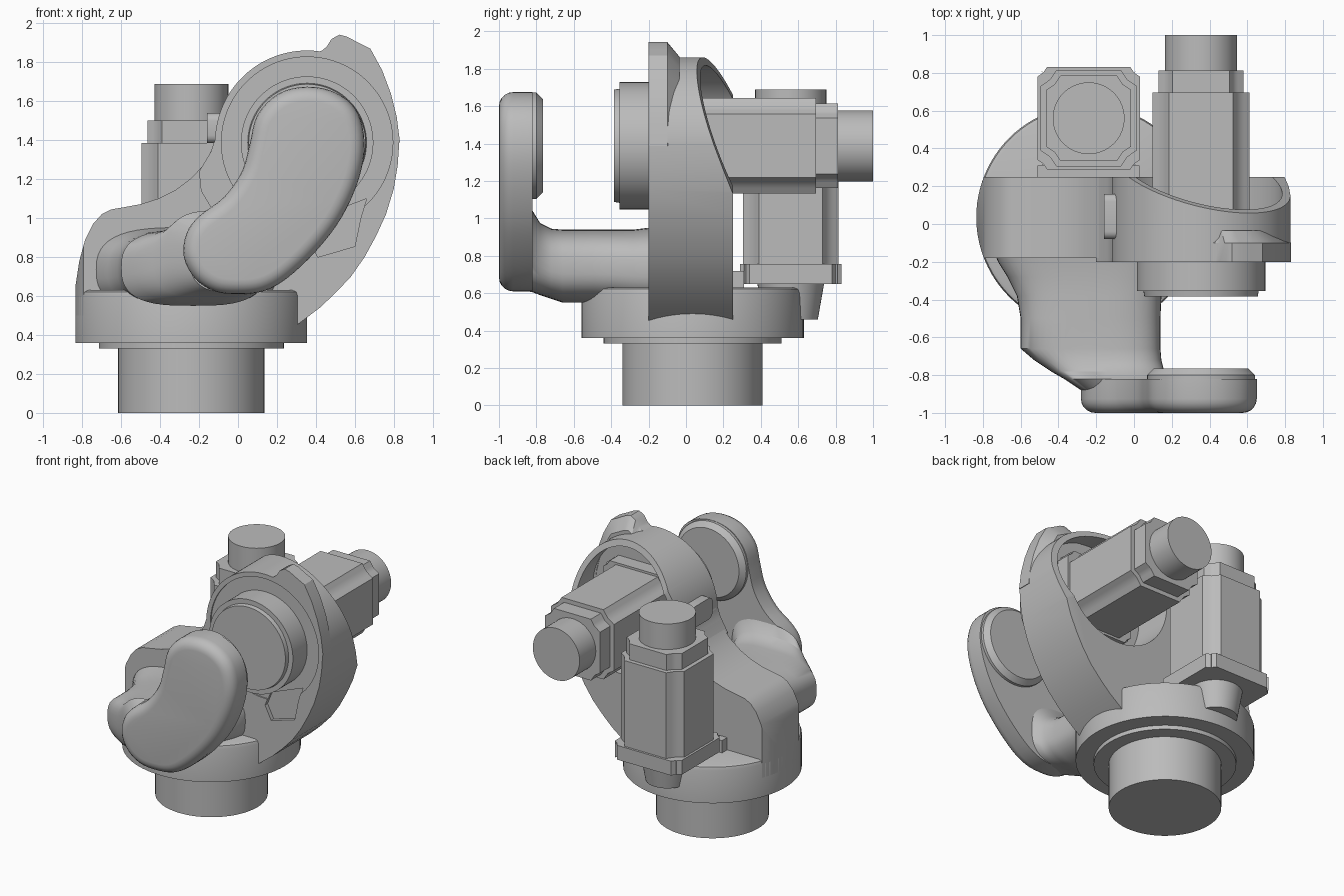
import bpy, bmesh, math
from mathutils import Vector, Matrix

cube = bpy.data.objects.get("Cube")
if cube:
    bpy.data.objects.remove(cube)

grey = bpy.data.materials.new("cast_grey")
grey.use_nodes = True
GREY = (0.5, 0.5, 0.5, 1)
grey.diffuse_color = GREY
grey.node_tree.nodes["Principled BSDF"].inputs["Base Color"].default_value = GREY


def finish(name, bm):
    bmesh.ops.recalc_face_normals(bm, faces=bm.faces)
    mesh = bpy.data.meshes.new(name)
    bm.to_mesh(mesh)
    bm.free()
    ob = bpy.data.objects.new(name, mesh)
    bpy.context.collection.objects.link(ob)
    mesh.materials.append(grey)
    return ob


def loft(name, sections, tweak=None):
    """Skin a list of closed 3D loops and cap both ends."""
    bm = bmesh.new()
    rings = [[bm.verts.new(p) for p in s] for s in sections]
    n = len(rings[0])
    for a, b in zip(rings, rings[1:]):
        for i in range(n):
            j = (i + 1) % n
            bm.faces.new((a[i], a[j], b[j], b[i]))
    first = bm.faces.new(rings[0])
    bm.faces.new(rings[-1])
    bmesh.ops.recalc_face_normals(bm, faces=bm.faces)
    if tweak:
        tweak(bm, first)
    return finish(name, bm)


def prism_y(name, outline, y0, y1, tweak=None):
    return loft(name, [[(x, y, z) for x, z in outline] for y in (y0, y1)], tweak)


def turned(name, centre, axis, steps, n=96):
    """Solid of revolution from (distance, radius) steps along z or y."""
    cx, cy = centre
    secs = []
    for d, r in steps:
        ring = [(r * math.cos(2 * math.pi * i / n), r * math.sin(2 * math.pi * i / n)) for i in range(n)]
        secs.append([(cx + u, cy + v, d) if axis == "z" else (cx + u, d, cy + v) for u, v in ring])
    return loft(name, secs)


def rounded(points, n=5):
    """Closed smooth curve through the points."""
    out, k = [], len(points)
    for i in range(k):
        p0, p1, p2, p3 = (Vector(points[(i + o) % k]) for o in (-1, 0, 1, 2))
        for s in range(n):
            t = s / n
            out.append(0.5 * (2 * p1 + (p2 - p0) * t + (2 * p0 - 5 * p1 + 4 * p2 - p3) * t ** 2
                              + (3 * p1 - p0 - 3 * p2 + p3) * t ** 3))
    return out


def boolean(ob, cutter, mode="DIFFERENCE"):
    mod = ob.modifiers.new("cut", "BOOLEAN")
    mod.object, mod.operation, mod.solver = cutter, mode, "EXACT"
    bpy.context.view_layer.objects.active = ob
    bpy.ops.object.modifier_apply(modifier=mod.name)


def arc(cx, cz, r, a0, a1, n):
    return [(cx + r * math.cos(math.radians(a0 + (a1 - a0) * i / n)),
             cz + r * math.sin(math.radians(a0 + (a1 - a0) * i / n))) for i in range(n + 1)]


BASE = (-0.24, 0.035)
HUB = (0.355, 1.388)

# Turned base
turned("base_shaft", BASE, "z", [(0, 0.375), (0.34, 0.375)])
turned("base_flange", BASE, "z", [(0.33, 0.475), (0.37, 0.475)])
turned("base_drum", BASE, "z", [(0.36, 0.595), (0.60, 0.595), (0.622, 0.588), (0.63, 0.57)])

# Shoulder web, trimmed to the round of the base
shoulder = prism_y("shoulder", [
    (-0.85, 0.5), (-0.835, 0.65), (-0.815, 0.78), (-0.785, 0.89), (-0.745, 0.97), (-0.70, 1.02),
    (-0.65, 1.045), (-0.58, 1.057), (-0.50, 1.072), (-0.41, 1.1), (-0.32, 1.145), (-0.24, 1.205),
    (-0.18, 1.27), (-0.135, 1.35), (-0.11, 1.43), (0.1, 1.3), (0.29, 0.95), (0.29, 0.5)], -0.18, 0.25)
trim = loft("trim", [[(x, y, z) for x, y in arc(*BASE, 0.595, 90, 270, 64) + [(1, -0.56), (1, 0.63)]]
                     for z in (0, 2)])
boolean(shoulder, trim, "INTERSECT")

# Upright hub plate with a slanted rear rim
def slant(bm, _):
    cut = bmesh.ops.bisect_plane(bm, geom=bm.verts[:] + bm.edges[:] + bm.faces[:], clear_outer=True,
                                 plane_co=(0.355, 0.09, 1.86), plane_no=(0.23, 1, 0.36))
    bmesh.ops.holes_fill(bm, edges=[e for e in cut["geom_cut"] if isinstance(e, bmesh.types.BMEdge)])


plate = prism_y("hub_plate", arc(*HUB, 0.473, 0, 178, 64) + [
    (-0.14, 1.34), (-0.20, 1.24), (-0.19, 1.14), (-0.13, 1.04), (-0.03, 0.95), (0.1, 0.85), (0.1, 0.43),
    (0.26, 0.42), (0.315, 0.46), (0.42, 0.54), (0.5, 0.615), (0.58, 0.70), (0.65, 0.80),
    (0.71, 0.91), (0.76, 1.02), (0.80, 1.15), (0.82, 1.27)], -0.2, 0.25, slant)
cavity = turned("cavity", HUB, "y", [(-0.04, 0.43), (0.6, 0.43)])
recess = turned("recess", HUB, "y", [(-0.3, 0.44), (-0.19, 0.44)])
pocket = prism_y("pocket", [(0.36, 0.9), (0.41, 0.8), (0.60, 0.855), (0.63, 1.0), (0.66, 1.1), (0.4, 1.0)],
                 -0.3, -0.17)
for cutter in (cavity, recess, pocket):
    boolean(plate, cutter)
boolean(shoulder, cavity)
for cutter in (trim, cavity, recess, pocket):
    bpy.data.objects.remove(cutter)

# Stop cam on the upper corner of the plate
cam = [(0.38, 1.845), (0.43, 1.86), (0.455, 1.88), (0.48, 1.92), (0.52, 1.942), (0.56, 1.932), (0.62, 1.9),
       (0.68, 1.87), (0.74, 1.76), (0.785, 1.64), (0.815, 1.52), (0.832, 1.388), (0.8, 1.388)]
cam += arc(*HUB, 0.445, 0, 85, 12)
loft("stop_cam", [[(HUB[0] + (x - HUB[0]) * s, y, HUB[1] + (z - HUB[1]) * s) for x, z in cam]
                  for y, s in ((-0.2, 1), (-0.1, 1), (-0.035, 0.86))])

# Output joint facing forwards
turned("wrist_joint", HUB, "y", [(-0.385, 0.3), (-0.355, 0.305), (-0.355, 0.34), (-0.18, 0.34)])


def bevel_front(bm, face):
    bmesh.ops.bevel(bm, geom=list(face.edges), offset=0.075, segments=5, profile=0.5, affect="EDGES")


# Curved front arm and its round head
pad = rounded([(0.65, 1.385), (0.61, 1.55), (0.5, 1.645), (0.355, 1.675), (0.21, 1.64), (0.1, 1.53),
               (0.06, 1.38), (0.02, 1.24), (-0.07, 1.11), (-0.2, 1.01), (-0.265, 0.92), (-0.278, 0.8),
               (-0.22, 0.69), (-0.12, 0.625), (0, 0.61), (0.13, 0.625), (0.25, 0.69), (0.4, 0.83),
               (0.53, 1.0), (0.62, 1.2)], 4)
prism_y("front_arm", pad, -1.0, -0.82, bevel_front)
turned("arm_head", HUB, "y", [(-0.9, 0.285), (-0.8, 0.285), (-0.765, 0.25)])

# Link from base to front arm: rounded sections along y (y, left, right, bottom, top)
secs = []
for y, x0, x1, z0, z1 in [(-0.1, -0.76, 0.2, 0.5, 0.96), (-0.2, -0.72, 0.2, 0.52, 0.95),
                          (-0.28, -0.67, 0.18, 0.53, 0.94), (-0.38, -0.62, 0.145, 0.545, 0.94),
                          (-0.5, -0.6, 0.14, 0.55, 0.94), (-0.66, -0.6, 0.14, 0.55, 0.94),
                          (-0.72, -0.53, 0.145, 0.57, 0.945), (-0.78, -0.44, 0.16, 0.59, 0.975),
                          (-0.82, -0.37, 0.2, 0.605, 1.04), (-0.9, -0.25, 0.2, 0.62, 1.0)]:
    ring = []
    for i in range(48):
        c, s = math.cos(math.pi * i / 24), math.sin(math.pi * i / 24)
        ring.append(((x0 + x1) / 2 + (x1 - x0) / 2 * math.copysign(abs(c) ** 0.65, c), y,
                     (z0 + z1) / 2 + (z1 - z0) / 2 * math.copysign(abs(s) ** 0.75, s)))
    secs.append(ring)
loft("arm_link", secs)


# Two identical motors, drawn upright and then placed
def notched(a, b, c):
    """Square outline with stepped corners."""
    quarter = [(a, -b), (a, b), (a - 0.03, b + 0.02), (c, c), (b + 0.02, a - 0.03)]
    pts = []
    for k in range(4):
        co, si = ((1, 0), (0, 1), (-1, 0), (0, -1))[k]
        pts += [(x * co - y * si, x * si + y * co) for x, y in quarter]
    return pts


def motor(label, matrix):
    parts = []
    for part, outline, z0, z1 in [("flange", notched(0.272, 0.22, 0.25), 0, 0.105),
                                  ("body", notched(0.256, 0.17, 0.205), 0.1, 0.735),
                                  ("collar", notched(0.225, 0.15, 0.18), 0.73, 0.852)]:
        parts.append(loft(label + "_" + part, [[(x, y, z) for x, y in outline] for z in (z0, z1)]))
    parts.append(turned(label + "_cap", (0, 0), "z", [(0.85, 0.19), (1.04, 0.19)], 64))
    for ob in parts:
        ob.data.transform(matrix)


motor("base_motor", Matrix.Translation((-0.24, 0.56, 0.65)))
motor("hub_motor", Matrix.Translation((HUB[0], -0.04, HUB[1])) @ Matrix.Rotation(-math.pi / 2, 4, "X"))
turned("base_motor_boss", (-0.24, 0.56), "z", [(0.46, 0.145), (0.66, 0.18)], 48)


def box(name, lo, hi, bevel=0):
    bm = bmesh.new()
    size = Vector(hi) - Vector(lo)
    mid = (Vector(hi) + Vector(lo)) / 2
    bmesh.ops.create_cube(bm, size=1, matrix=Matrix.Translation(mid) @ Matrix.Diagonal((*size, 1)))
    if bevel:
        edges = [e for e in bm.edges if abs(e.verts[0].co.x - e.verts[1].co.x) > 0.01]
        bmesh.ops.bevel(bm, geom=edges, offset=bevel, segments=4, profile=0.5, affect="EDGES")
    return finish(name, bm)


box("motor_mount", (-0.51, 0.24, 0.6), (0.03, 0.31, 0.72))
box("side_plug", (-0.16, -0.08, 1.385), (-0.08, 0.16, 1.54), 0.04)

# Smooth shading with sharp edges kept
bpy.ops.object.select_all(action="DESELECT")
for ob in bpy.context.collection.objects:
    if ob.type == "MESH" and grey.name in ob.data.materials:
        ob.select_set(True)
        bpy.context.view_layer.objects.active = ob
bpy.ops.object.shade_smooth_by_angle(angle=math.radians(32))
